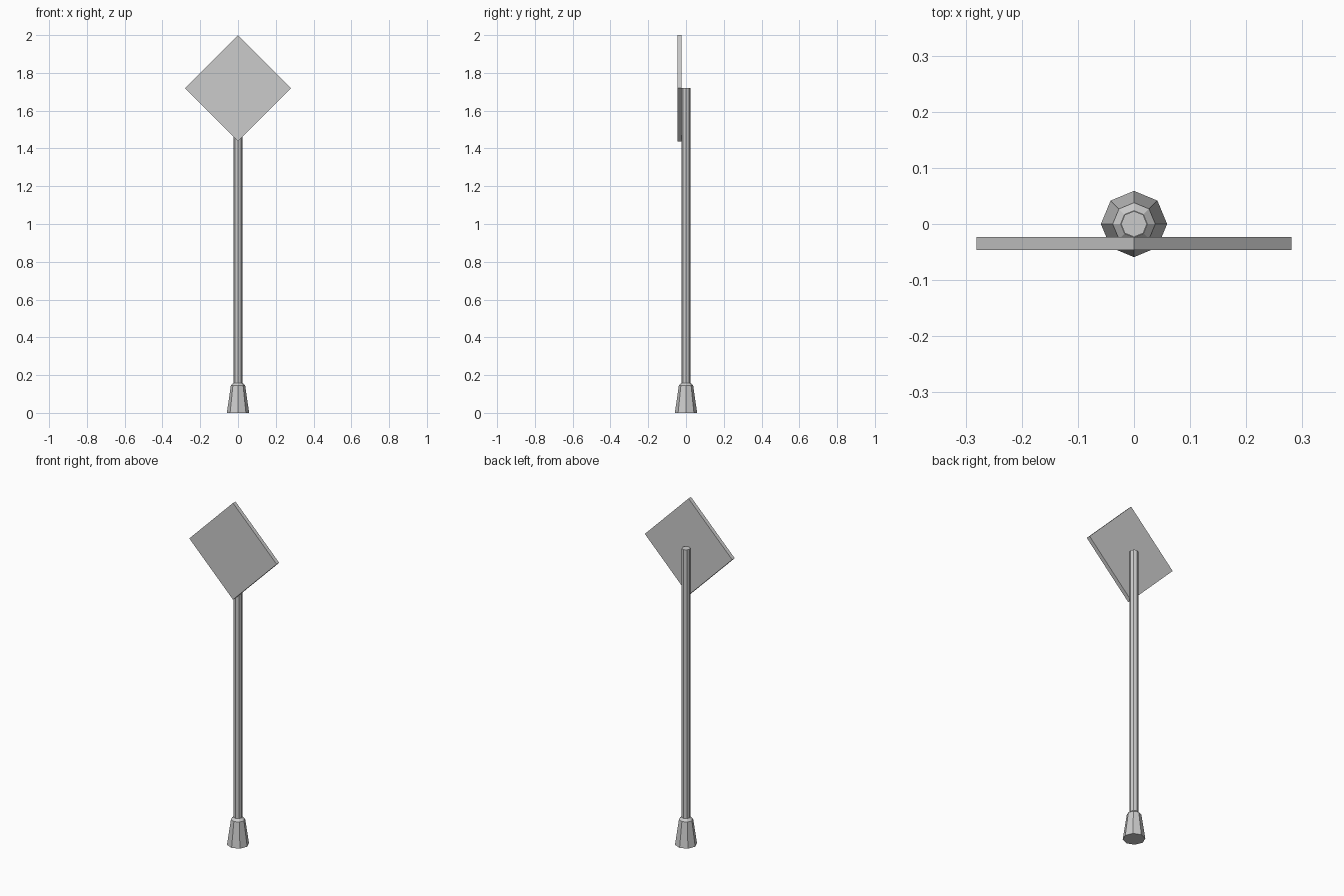
import bpy, bmesh, math

if "Cube" in bpy.data.objects:
    bpy.data.objects.remove(bpy.data.objects["Cube"])

SIDES = 8


def finish(name, bm):
    bmesh.ops.recalc_face_normals(bm, faces=bm.faces)
    mesh = bpy.data.meshes.new(name)
    bm.to_mesh(mesh)
    bm.free()
    obj = bpy.data.objects.new(name, mesh)
    bpy.context.collection.objects.link(obj)
    return obj


def lathe(name, profile):
    """Flat-sided closed solid from (radius, z) rings, corners on the axes."""
    bm = bmesh.new()
    rings = [[bm.verts.new((r * math.cos(math.tau * i / SIDES),
                            r * math.sin(math.tau * i / SIDES), z))
              for i in range(SIDES)] for r, z in profile]
    for low, high in zip(rings, rings[1:]):
        for i in range(SIDES):
            j = (i + 1) % SIDES
            bm.faces.new((low[i], low[j], high[j], high[i]))
    bm.faces.new(rings[0])
    bm.faces.new(rings[-1])
    return finish(name, bm)


# Tapered foot with a chamfered shoulder
lathe("base", [(0.059, 0), (0.038, 0.145), (0.024, 0.158)])

# Slim octagonal post
lathe("post", [(0.023, 0.15), (0.023, 1.72)])

# Diamond sign plate fixed to the front of the post
half, y_front, y_back = 0.281, -0.046, -0.023
bm = bmesh.new()
corners = [(half, 0), (0, half), (-half, 0), (0, -half)]
front = bm.faces.new([bm.verts.new((x, y_front, 1.719 + z)) for x, z in corners])
ext = bmesh.ops.extrude_face_region(bm, geom=[front], use_keep_orig=True)
moved = [v for v in ext["geom"] if isinstance(v, bmesh.types.BMVert)]
bmesh.ops.translate(bm, verts=moved, vec=(0, y_back - y_front, 0))
finish("sign_plate", bm)
